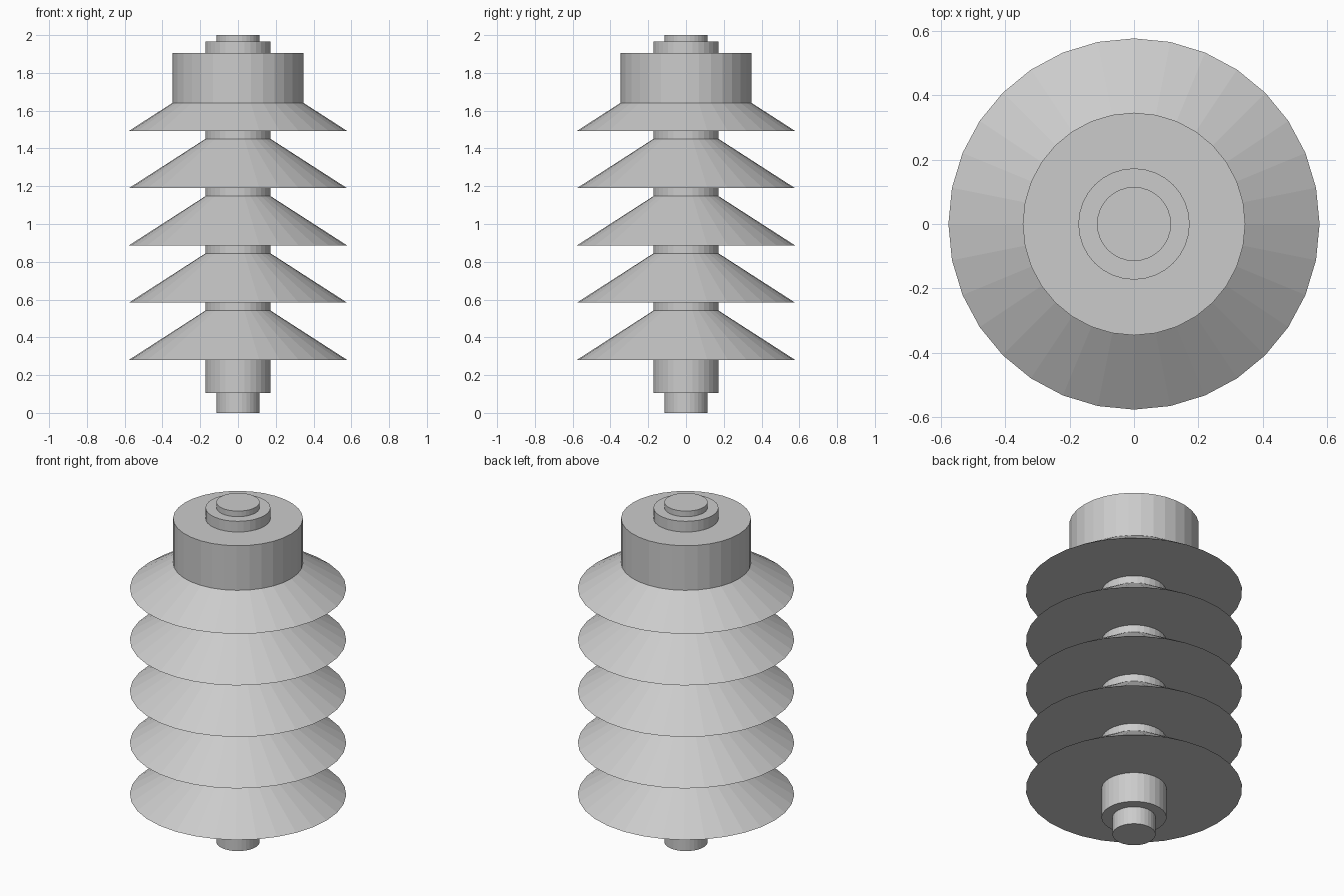
import bpy

if "Cube" in bpy.data.objects:
    bpy.data.objects.remove(bpy.data.objects["Cube"])

SIDES = 32
CORE_R = 0.173


def tapered(name, z0, z1, r0, r1):
    """Flat-shaded upright cylinder or frustum between two heights."""
    bpy.ops.mesh.primitive_cone_add(vertices=SIDES, radius1=r0, radius2=r1,
                                    depth=z1 - z0, location=(0, 0, (z0 + z1) / 2))
    bpy.context.object.name = name


# Central rod and thicker core
tapered("rod", 0.0, 2.0, 0.115, 0.115)
tapered("core", 0.104, 1.967, CORE_R, CORE_R)

# Five evenly spaced conical sheds
for i in range(5):
    z = 0.281 + i * 0.303
    tapered(f"shed_{i + 1}", z, z + 0.26, 0.577, CORE_R)

# Wide collar over the top shed
tapered("top_collar", 1.638, 1.904, 0.346, 0.346)
